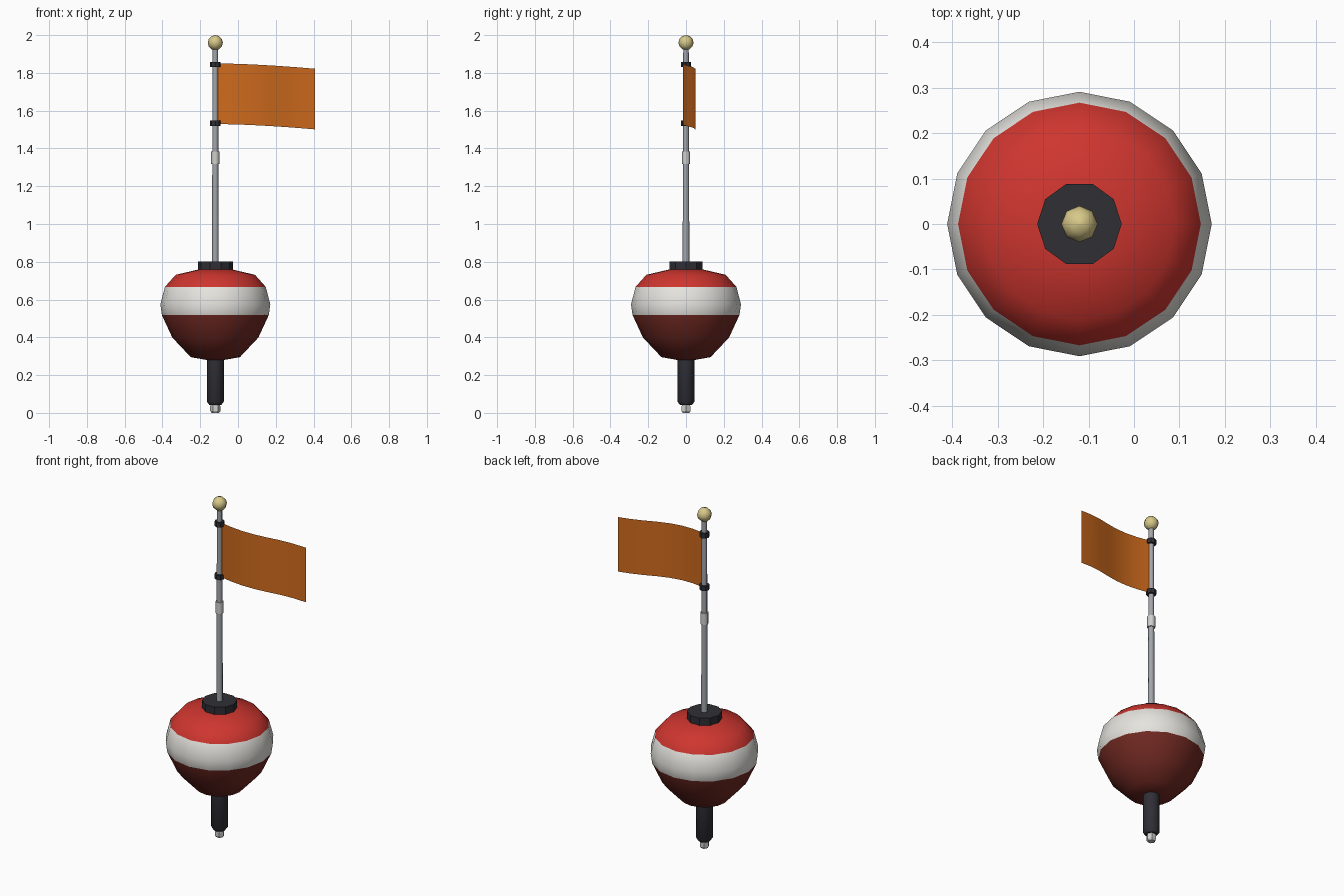
import bpy, bmesh, math

if "Cube" in bpy.data.objects:
    bpy.data.objects.remove(bpy.data.objects["Cube"])

AX = -0.12  # the mast axis sits left of centre


def mat(name, rgb):
    m = bpy.data.materials.new(name)
    m.diffuse_color = (*rgb, 1)
    m.use_nodes = True
    m.node_tree.nodes["Principled BSDF"].inputs["Base Color"].default_value = m.diffuse_color
    return m


RED = mat("red paint", (0.62, 0.036, 0.028))
WHITE = mat("white paint", (0.78, 0.77, 0.73))
MAROON = mat("dark red antifouling", (0.165, 0.022, 0.016))
BLACK = mat("black rubber", (0.028, 0.028, 0.036))
STEEL = mat("grey metal", (0.36, 0.38, 0.41))
LIGHT = mat("light metal", (0.62, 0.62, 0.60))
ORANGE = mat("orange cloth", (0.62, 0.145, 0.012))
CREAM = mat("pale yellow", (0.68, 0.58, 0.25))


def finish(name, bm, mats, smooth):
    me = bpy.data.meshes.new(name)
    bm.to_mesh(me)
    bm.free()
    ob = bpy.data.objects.new(name, me)
    bpy.context.collection.objects.link(ob)
    for m in mats:
        me.materials.append(m)
    if smooth:
        bpy.ops.object.select_all(action='DESELECT')
        ob.select_set(True)
        bpy.context.view_layer.objects.active = ob
        bpy.ops.object.shade_smooth_by_angle(angle=math.radians(smooth))
    return ob


def lathe(name, profile, sides, mats, smooth=0, rule=None):
    """Turn (radius, z) points, listed bottom to top, round the mast axis; ends are capped."""
    bm = bmesh.new()
    rings = [[bm.verts.new((AX + r * math.cos(i * math.tau / sides),
                            r * math.sin(i * math.tau / sides), z))
              for i in range(sides)] for r, z in profile]
    for lo, hi in zip(rings, rings[1:]):
        for i in range(sides):
            j = (i + 1) % sides
            bm.faces.new((lo[i], lo[j], hi[j], hi[i]))
    bm.faces.new(rings[0][::-1])
    bm.faces.new(rings[-1])
    if rule:
        for f in bm.faces:
            f.material_index = rule(f.calc_center_median().z)
    return finish(name, bm, mats, smooth)


# Float body: three paint bands chosen by height
lathe("float_body",
      [(0.045, 0.28), (0.13, 0.295), (0.228, 0.399), (0.283, 0.518), (0.291, 0.575),
       (0.267, 0.667), (0.21, 0.731), (0.09, 0.759), (0.04, 0.762)],
      16, [MAROON, WHITE, RED], 60,
      lambda z: 0 if z < 0.518 else 1 if z < 0.667 else 2)

# Collar, keel stem and bolt
lathe("top_collar", [(0.093, 0.755), (0.093, 0.802)], 10, [BLACK], 30)
lathe("keel_stem", [(0.032, 0.042), (0.045, 0.06), (0.045, 0.29)], 12, [BLACK], 35)
lathe("keel_bolt", [(0.02, 0.0), (0.027, 0.01), (0.027, 0.035), (0.02, 0.05)], 6, [LIGHT])

# Two-part mast with coupling
lathe("lower_mast", [(0.018, 0.79), (0.016, 1.35)], 8, [STEEL], 50)
lathe("upper_mast", [(0.016, 1.35), (0.0145, 1.93)], 8, [STEEL], 50)
lathe("mast_coupling", [(0.022, 1.318), (0.022, 1.385)], 8, [LIGHT], 50)

# Flag clips
for label, z in (("lower", 1.534), ("upper", 1.844)):
    lathe(label + "_flag_clip", [(0.027, z - 0.014), (0.027, z + 0.014)], 8, [BLACK])

# Finial ball
R = 0.04
lathe("finial",
      [(max(R * math.sin(a), 0.0005), 1.96 - R * math.cos(a))
       for a in (math.pi * k / 6 for k in range(7))], 8, [CREAM], 50)

# Flag: thin waving sheet that sags towards its free end
wave = [0, -0.012, -0.015, -0.008, 0.008, 0.028, 0.042, 0.049]
bm = bmesh.new()
cols = []
for i, y in enumerate(wave):
    t = i / (len(wave) - 1)
    x, sag = -0.108 + 0.516 * t, 0.028 * t ** 1.6
    cols.append([bm.verts.new((x, y, z - sag)) for z in (1.529, 1.85)])
for a, b in zip(cols, cols[1:]):
    bm.faces.new((a[0], b[0], b[1], a[1]))
finish("flag", bm, [ORANGE], 60)
